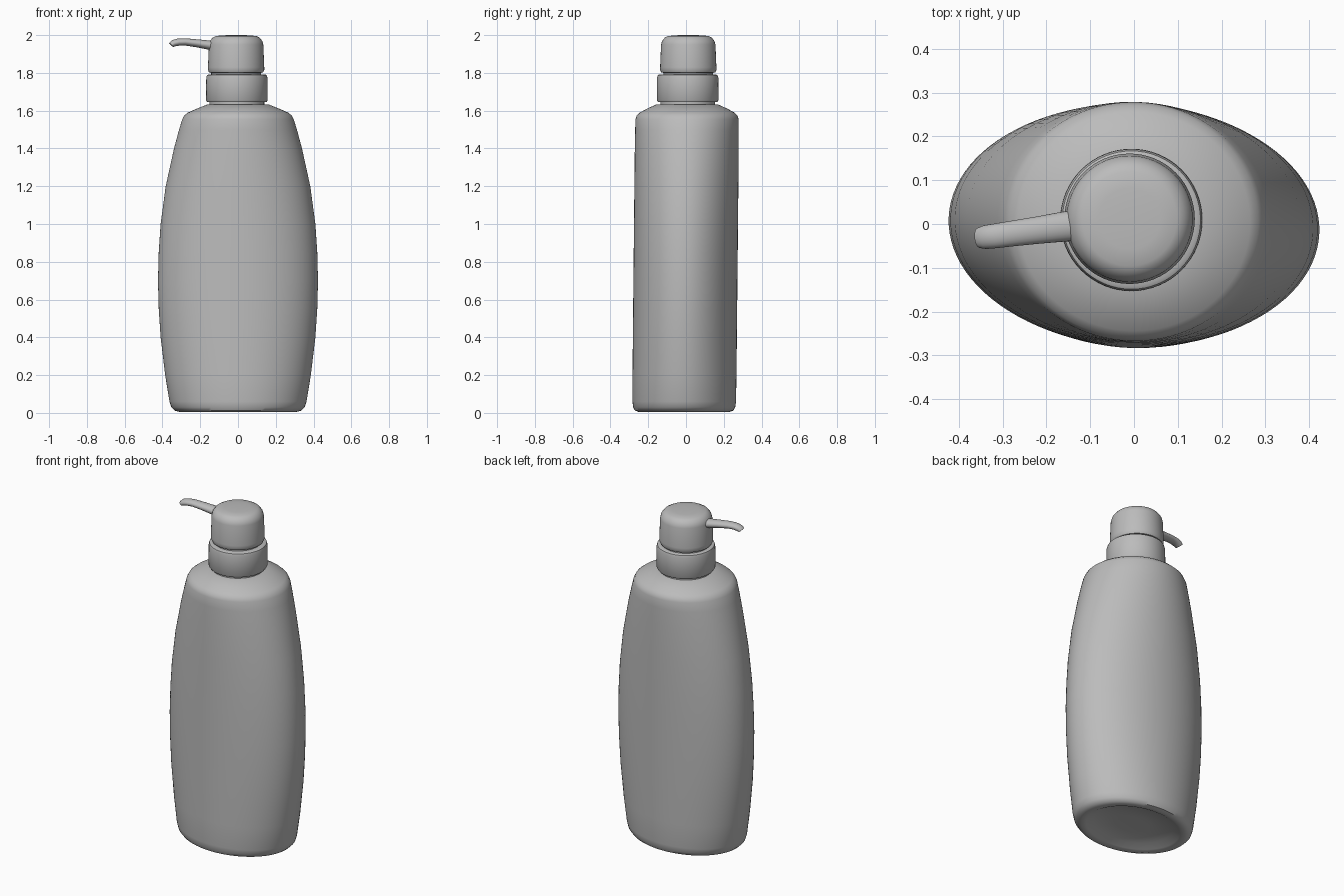
import bpy, bmesh, math
from mathutils import Vector, Matrix

cube = bpy.data.objects.get("Cube")
if cube:
    bpy.data.objects.remove(cube)

mat = bpy.data.materials.new("plain grey plastic")
mat.use_nodes = True
grey = (0.5, 0.5, 0.5, 1)
mat.diffuse_color = grey
mat.node_tree.nodes["Principled BSDF"].inputs["Base Color"].default_value = grey


def loft(name, rings, angle=40):
    """Skin a list of point rings and close both ends."""
    bm = bmesh.new()
    loops = [[bm.verts.new(p) for p in ring] for ring in rings]
    n = len(loops[0])
    for a, b in zip(loops, loops[1:]):
        for i in range(n):
            j = (i + 1) % n
            bm.faces.new((a[i], a[j], b[j], b[i]))
    bm.faces.new(loops[0][::-1])
    bm.faces.new(loops[-1])
    bmesh.ops.recalc_face_normals(bm, faces=bm.faces)
    me = bpy.data.meshes.new(name)
    bm.to_mesh(me)
    bm.free()
    me.materials.append(mat)
    ob = bpy.data.objects.new(name, me)
    bpy.context.collection.objects.link(ob)
    bpy.ops.object.select_all(action='DESELECT')
    ob.select_set(True)
    bpy.context.view_layer.objects.active = ob
    bpy.ops.object.shade_smooth_by_angle(angle=math.radians(angle))
    return ob


def ellipse(centre, u, v, n):
    angles = [2 * math.pi * i / n for i in range(n)]
    return [centre + u * math.cos(a) + v * math.sin(a) for a in angles]


def turned(name, profile, x, y, n=64):
    """Round part from (radius, height) pairs."""
    return loft(name, [ellipse(Vector((x, y, z)), Vector((r, 0, 0)), Vector((0, r, 0)), n)
                       for r, z in profile])


# Bottle body: (height, half width, half depth), with a recessed base
sections = [
    (0.035, 0.10, 0.08), (0.03, 0.24, 0.18), (0.01, 0.28, 0.215), (0.005, 0.31, 0.24),
    (0.012, 0.335, 0.26), (0.03, 0.353, 0.27), (0.06, 0.363, 0.274), (0.2, 0.386, 0.275),
    (0.4, 0.41, 0.275), (0.55, 0.42, 0.275), (0.7, 0.424, 0.275), (0.85, 0.42, 0.275),
    (1.0, 0.41, 0.275), (1.2, 0.383, 0.275), (1.4, 0.339, 0.275), (1.5, 0.312, 0.274),
    (1.555, 0.295, 0.273), (1.575, 0.284, 0.266), (1.59, 0.265, 0.25),
    (1.612, 0.215, 0.21), (1.632, 0.165, 0.165), (1.635, 0.12, 0.12)]
twist = Matrix.Rotation(math.radians(-2.5), 3, 'Z')
loft("bottle_body",
     [ellipse(Vector((0, -0.01 + 0.01 * z, z)), twist @ Vector((w, 0, 0)),
              twist @ Vector((0, d, 0)), 96) for z, w, d in sections])

# Neck, screw collar and pump cap
turned("neck", [(0.145, 1.61), (0.145, 1.66)], -0.006, 0.009)
turned("collar", [(0.14, 1.645), (0.157, 1.645), (0.163, 1.655), (0.162, 1.775),
                  (0.158, 1.788), (0.15, 1.792), (0.13, 1.792)], -0.006, 0.009)
turned("cap_stem", [(0.132, 1.78), (0.132, 1.815)], -0.01, 0.012)
turned("pump_cap", [(0.13, 1.8), (0.143, 1.802), (0.149, 1.815), (0.149, 1.83),
                    (0.144, 1.95), (0.139, 1.968), (0.125, 1.986), (0.108, 1.995),
                    (0.07, 1.999), (0.02, 2.0)], -0.01, 0.012)

# Spout: (x, y, z, half width, half height, tilt), nozzle turned down at the tip
path = [(-0.10, 0.0, 1.94, 0.036, 0.026, 0), (-0.16, -0.006, 1.948, 0.034, 0.024, 5),
        (-0.22, -0.014, 1.957, 0.031, 0.021, 10), (-0.28, -0.022, 1.964, 0.029, 0.019, 5),
        (-0.315, -0.027, 1.963, 0.028, 0.019, -15), (-0.34, -0.03, 1.957, 0.027, 0.019, -35),
        (-0.354, -0.032, 1.948, 0.023, 0.015, -45)]
rings = []
for x, y, z, w, h, tilt in path:
    t = math.radians(tilt)
    rings.append(ellipse(Vector((x, y, z)), Vector((-0.1 * w, w, 0)),
                         Vector((math.sin(t), 0, math.cos(t))) * h, 24))
loft("spout", rings)
